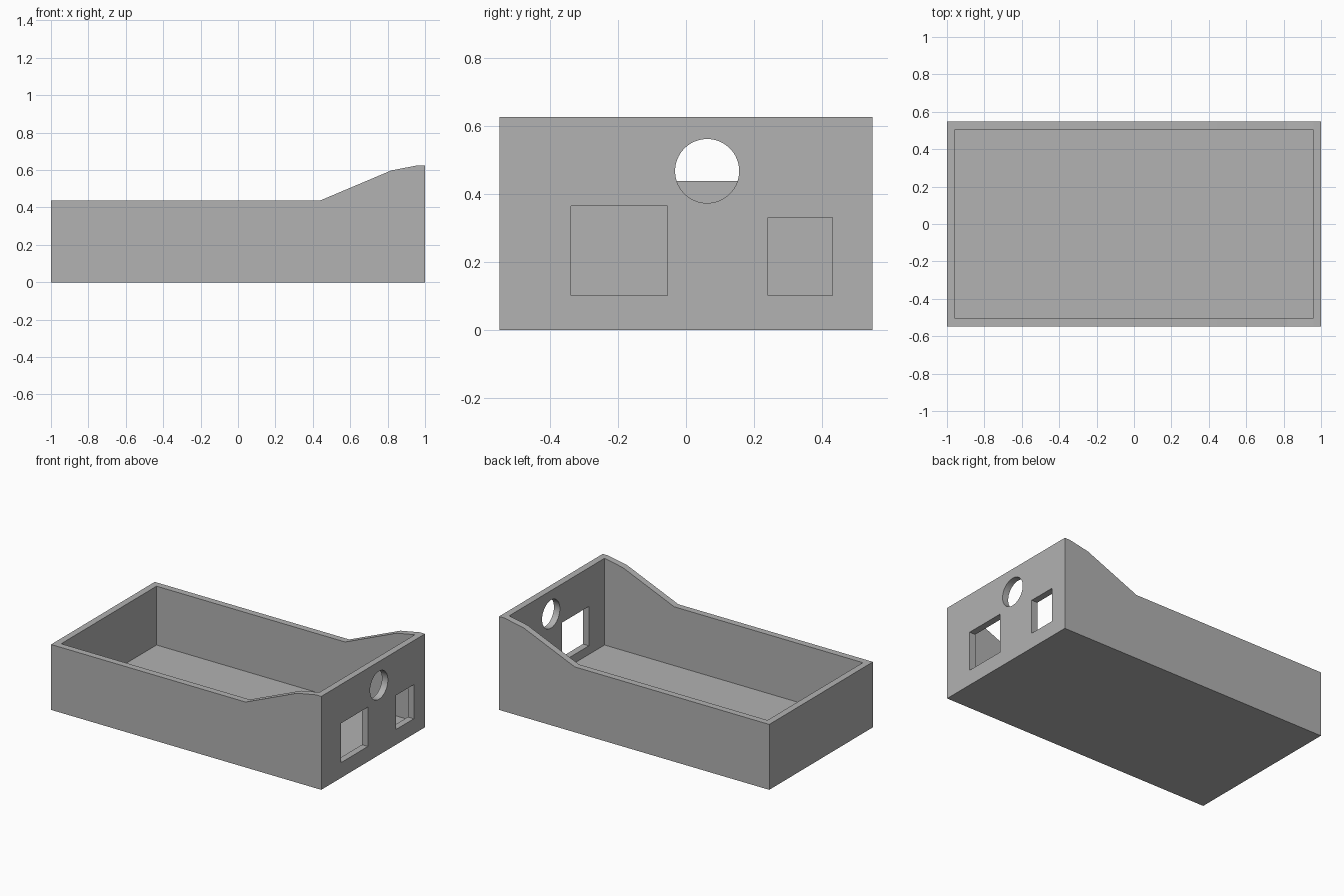
import bpy
import bmesh
from math import pi
from mathutils import Matrix, Vector

cube = bpy.data.objects.get("Cube")
if cube:
    bpy.data.objects.remove(cube, do_unlink=True)

HALF_X, HALF_Y, WALL = 1.0, 0.548, 0.044

grey = bpy.data.materials.new("plain_grey")
grey.use_nodes = True
grey.diffuse_color = (0.445, 0.445, 0.445, 1)
grey.node_tree.nodes["Principled BSDF"].inputs["Base Color"].default_value = grey.diffuse_color


def make_object(name, bm):
    bmesh.ops.recalc_face_normals(bm, faces=bm.faces)
    mesh = bpy.data.meshes.new(name)
    bm.to_mesh(mesh)
    bm.free()
    mesh.materials.append(grey)
    obj = bpy.data.objects.new(name, mesh)
    bpy.context.collection.objects.link(obj)
    return obj


def box(name, low, high):
    low, high = Vector(low), Vector(high)
    bm = bmesh.new()
    bmesh.ops.create_cube(bm, size=1, matrix=Matrix.Translation((low + high) / 2)
                          @ Matrix.Diagonal((high - low).to_4d()))
    return make_object(name, bm)


# Outer body: side profile extruded across the width
profile = [(-HALF_X, 0), (HALF_X, 0), (HALF_X, 0.625), (0.96, 0.625),
           (0.82, 0.598), (0.44, 0.4375), (-HALF_X, 0.4375)]
bm = bmesh.new()
side = bm.faces.new([bm.verts.new((x, -HALF_Y, z)) for x, z in profile])
new = bmesh.ops.extrude_face_region(bm, geom=[side])["geom"]
bmesh.ops.translate(bm, vec=(0, 2 * HALF_Y, 0),
                    verts=[v for v in new if isinstance(v, bmesh.types.BMVert)])
tray = make_object("open_tray", bm)

# Cutters: inner cavity, two rectangular openings and a round port
inner_x, inner_y = HALF_X - WALL, HALF_Y - WALL
cutters = [
    box("cavity_cutter", (-inner_x, -inner_y, WALL), (inner_x, inner_y, 1)),
    box("large_opening_cutter", (0.9, -0.338, 0.102), (1.1, -0.055, 0.365)),
    box("small_opening_cutter", (0.9, 0.24, 0.102), (1.1, 0.43, 0.33)),
]
bm = bmesh.new()
bmesh.ops.create_cone(bm, cap_ends=True, segments=64, radius1=0.094, radius2=0.094, depth=0.2,
                      matrix=Matrix.Translation((1, 0.062, 0.467)) @ Matrix.Rotation(pi / 2, 4, "Y"))
cutters.append(make_object("round_port_cutter", bm))

for cutter in cutters:
    cutter.hide_render = True
    mod = tray.modifiers.new(cutter.name, "BOOLEAN")
    mod.operation, mod.solver, mod.object = "DIFFERENCE", "EXACT", cutter

# Apply the cuts and remove the cutters
bpy.ops.object.select_all(action="DESELECT")
tray.select_set(True)
bpy.context.view_layer.objects.active = tray
for mod in list(tray.modifiers):
    bpy.ops.object.modifier_apply(modifier=mod.name)
for cutter in cutters:
    bpy.data.objects.remove(cutter, do_unlink=True)
bpy.ops.object.shade_smooth_by_angle(angle=pi / 20)
